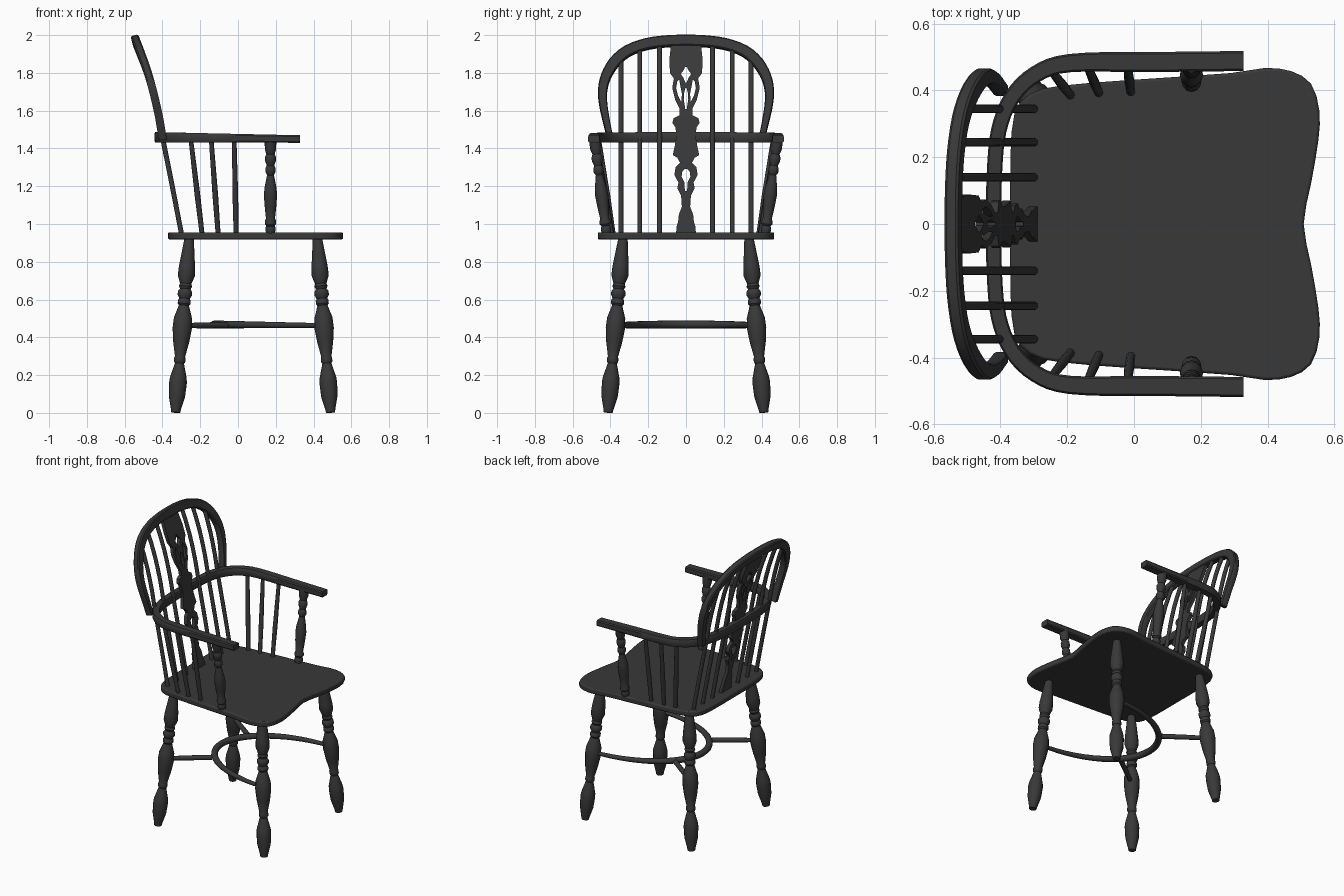
import bpy, bmesh, math
from mathutils import Vector

if "Cube" in bpy.data.objects:
    bpy.data.objects.remove(bpy.data.objects["Cube"])

wood = bpy.data.materials.new("dark_wood")
wood.diffuse_color = (0.04, 0.04, 0.04, 1)
wood.use_nodes = True
wood.node_tree.nodes["Principled BSDF"].inputs["Base Color"].default_value = wood.diffuse_color

CIRCLE = [(math.cos(i * math.tau / 12), math.sin(i * math.tau / 12)) for i in range(12)]
BLOCK = [(1, -.65), (1, .65), (.8, 1), (-.8, 1), (-1, .65), (-1, -.65), (-.8, -1), (.8, -1)]


def finish(name, bm):
    bmesh.ops.recalc_face_normals(bm, faces=bm.faces)
    me = bpy.data.meshes.new(name)
    bm.to_mesh(me)
    bm.free()
    ob = bpy.data.objects.new(name, me)
    bpy.context.collection.objects.link(ob)
    me.materials.append(wood)
    bpy.ops.object.select_all(action='DESELECT')
    ob.select_set(True)
    bpy.context.view_layer.objects.active = ob
    bpy.ops.object.shade_smooth_by_angle(angle=math.radians(35))
    return ob


def smooth(pts, n=4, closed=False):
    """Catmull-Rom curve through the points."""
    P = [Vector(p) for p in pts]
    m = len(P)
    get = (lambda i: P[i % m]) if closed else (lambda i: P[max(0, min(m - 1, i))])
    out = []
    for i in range(m if closed else m - 1):
        a, b, c, d = get(i - 1), get(i), get(i + 1), get(i + 2)
        for k in range(n):
            t = k / n
            out.append(0.5 * (2 * b + (c - a) * t + (2 * a - 5 * b + 4 * c - d) * t * t
                              + (3 * b - a - 3 * c + d) * t ** 3))
    return out if closed else out + [P[-1]]


def sweep(name, pts, sizes, up, section=CIRCLE):
    """Section with half sizes (side, up) swept along a path."""
    P = [Vector(p) for p in pts]
    up = Vector(up)
    bm = bmesh.new()
    rings = []
    for i, p in enumerate(P):
        t = (P[min(i + 1, len(P) - 1)] - P[max(i - 1, 0)]).normalized()
        s = t.cross(up).normalized()
        u = s.cross(t)
        w, h = sizes[i]
        rings.append([bm.verts.new(p + s * (a * w) + u * (b * h)) for a, b in section])
    n = len(section)
    for r, q in zip(rings, rings[1:]):
        for j in range(n):
            bm.faces.new((r[j], r[(j + 1) % n], q[(j + 1) % n], q[j]))
    bm.faces.new(rings[0][::-1])
    bm.faces.new(rings[-1])
    return finish(name, bm)


def turned(name, a, b, profile):
    """Turned part from a to b; profile is (fraction, radius)."""
    a, b = Vector(a), Vector(b)
    up = (1, 0, 0) if abs((b - a).normalized().z) > .7 else (0, 0, 1)
    return sweep(name, [a.lerp(b, t) for t, r in profile], [(r, r) for t, r in profile], up)


def interp(table, v):
    for (a, p), (b, q) in zip(table, table[1:]):
        if v <= b:
            break
    return p + (q - p) * (v - a) / (b - a)


# lean of the back: x for a given height
LEAN = [(p.x, p.y) for p in smooth([(.93, -.296, 0), (1.2, -.348, 0), (1.45, -.398, 0),
                                    (1.6, -.425, 0), (1.8, -.477, 0), (2.0, -.553, 0)])]
lean = lambda z: interp(LEAN, z)

# seat
half = [(.53, .12), (.552, .25), (.555, .34), (.53, .42), (.47, .458), (.39, .467), (.29, .452),
        (0, .432), (-.22, .414), (-.31, .39), (-.358, .33), (-.37, .2)]
outline = [(.508, 0, 0)] + [(x, y, 0) for x, y in half] + [(-.37, 0, 0)] + \
          [(x, -y, 0) for x, y in reversed(half)]
bm = bmesh.new()
face = bm.faces.new([bm.verts.new((p.x, p.y, .918)) for p in smooth(outline, 2, True)])
ext = bmesh.ops.extrude_face_region(bm, geom=[face])
bmesh.ops.translate(bm, vec=(0, 0, .038), verts=[g for g in ext["geom"] if isinstance(g, bmesh.types.BMVert)])
seat = finish("seat", bm)
bev = seat.modifiers.new("edge", 'BEVEL')
bev.width, bev.segments, bev.limit_method, bev.angle_limit = .008, 2, 'ANGLE', math.radians(60)

# turned profiles
LEG = [(0, .024), (.02, .027), (.09, .043), (.17, .047), (.2, .044), (.28, .024), (.29, .03), (.31, .03),
       (.32, .027), (.4, .042), (.48, .051), (.54, .048), (.61, .027), (.62, .034), (.64, .034), (.65, .028),
       (.67, .038), (.69, .038), (.705, .028), (.72, .035), (.735, .03), (.78, .045), (.83, .043), (1, .024)]
POST = [(0, .02), (.04, .027), (.07, .027), (.09, .022), (.11, .03), (.14, .03), (.17, .024), (.3, .031),
        (.42, .035), (.5, .031), (.63, .018), (.66, .027), (.7, .027), (.73, .02), (.78, .029), (.82, .029),
        (.85, .022), (.9, .03), (1, .031)]

for s, side in ((1, "left"), (-1, "right")):
    # legs and rear stretchers
    turned(f"front_leg_{side}", (.49, .412 * s, .002), (.42, .333 * s, .93), LEG)
    turned(f"back_leg_{side}", (-.33, .412 * s, .002), (-.258, .333 * s, .93), LEG)
    turned(f"rear_stretcher_{side}", (-.29, .37 * s, .462), (-.06, .2 * s, .465),
           [(0, .013), (.5, .016), (1, .016)])
    # arm posts
    turned(f"arm_post_{side}", (.172, .42 * s, .945), (.172, .483 * s, 1.445), POST)
    # short spindles under the arms
    for i, (x0, y0, x1, y1) in enumerate([(-.19, .385, -.25, .462), (-.105, .392, -.142, .478),
                                          (-.01, .395, -.02, .48)]):
        turned(f"arm_spindle_{side}_{i + 1}", (x0, y0 * s, .945), (x1, y1 * s, 1.45),
               [(0, .013), (.4, .015), (1, .012)])
    # long spindles
    for i, (y, top) in enumerate([(.14, 1.955), (.245, 1.938), (.345, 1.89)]):
        zs = [.94 + (top - .94) * k / 12 for k in range(13)]
        sweep(f"back_spindle_{side}_{i + 1}", [(lean(z), y * s, z) for z in zs], [(.013, .013)] * 13, (1, 0, 0))

# curved front stretcher
N = 28
path, size = [], []
for k in range(N + 1):
    a = math.pi * k / N
    path.append((.45 - .575 * math.sin(a), .372 * math.cos(a), .463 + .005 * math.sin(a)))
    size.append((.013 + .009 * math.sin(a), .012 + .009 * math.sin(a)))
sweep("bow_stretcher", path, size, (0, 0, 1))

# arm bow
half = [(.328, .488), (.06, .485), (-.19, .482), (-.295, .448), (-.365, .38), (-.405, .28), (-.418, .15)]
pts = smooth([(x, y, 0) for x, y in half] + [(-.42, 0, 0)] + [(x, -y, 0) for x, y in reversed(half)])
path, size = [], []
for p in pts:
    f = max(0, min(1, (p.x + .42) / .74))
    path.append((p.x, p.y, 1.459 - .009 * f))
    size.append((.023 + .007 * min(1, f * 2), .027 - .007 * f))
sweep("arm_bow", path, size, (0, 0, 1), BLOCK)

# back hoop
half = [(.4, 1.45), (.423, 1.55), (.439, 1.64), (.441, 1.71), (.424, 1.78), (.38, 1.855), (.31, 1.915),
        (.21, 1.952), (.1, 1.967)]
pts = smooth([(y, z, 0) for y, z in half] + [(0, 1.97, 0)] + [(-y, z, 0) for y, z in reversed(half)], 3)
sweep("back_hoop", [(lean(p.y), p.x, p.y) for p in pts],
      [(.017 + .013 * max(0, min(1, (p.y - 1.5) / .35)), .021) for p in pts], (1, 0, .25), BLOCK)

# pierced back splat: flat outline with holes, then leaned
edge = [(.053, .945), (.05, .985), (.042, 1.01), (.038, 1.05), (.022, 1.09), (.026, 1.15), (.046, 1.19),
        (.04, 1.22), (.062, 1.26), (.055, 1.3), (.032, 1.325), (.045, 1.35), (.07, 1.365), (.06, 1.41), (.052, 1.46),
        (.055, 1.51), (.072, 1.535), (.066, 1.56), (.035, 1.575), (.034, 1.61), (.058, 1.66), (.073, 1.72),
        (.064, 1.77), (.085, 1.8), (.088, 1.87), (.08, 1.945)]
eye = [(.006, 1.175), (.008, 1.22), (.023, 1.25), (.021, 1.275), (.008, 1.29)]
drop = [(.004, 1.75), (.012, 1.77), (.027, 1.795), (.012, 1.815), (.006, 1.83)]
slit = [(.004, 1.61), (.012, 1.66), (.009, 1.7), (.003, 1.72)]
strand = [(.024, 1.645), (.042, 1.68), (.052, 1.72), (.046, 1.755), (.036, 1.765), (.03, 1.73), (.022, 1.69)]
mirror = lambda h: h + [(-y, z) for y, z in reversed(h)]
cu = bpy.data.curves.new("splat_outline", 'CURVE')
cu.dimensions, cu.fill_mode, cu.extrude = '2D', 'BOTH', .012
for loop in [mirror(edge), mirror(eye), mirror(drop), mirror(slit), strand, [(-y, z) for y, z in strand]]:
    sp = cu.splines.new('POLY')
    sp.points.add(len(loop) - 1)
    sp.use_cyclic_u = True
    for pt, (y, z) in zip(sp.points, loop):
        pt.co = (y, z, 0, 1)
tmp = bpy.data.objects.new("splat_outline", cu)
bpy.context.collection.objects.link(tmp)
dg = bpy.context.evaluated_depsgraph_get()
flat = bpy.data.meshes.new_from_object(tmp.evaluated_get(dg))
bpy.data.objects.remove(tmp)
bm = bmesh.new()
bm.from_mesh(flat)
bpy.data.meshes.remove(flat)
bmesh.ops.remove_doubles(bm, verts=bm.verts, dist=.0001)
for k in range(1, 10):
    bmesh.ops.bisect_plane(bm, geom=bm.verts[:] + bm.edges[:] + bm.faces[:],
                           plane_co=(0, .945 + k * .1, 0), plane_no=(0, 1, 0))
for v in bm.verts:
    y, z, w = v.co
    v.co = (lean(z) + w, y, z)
finish("back_splat", bm)
